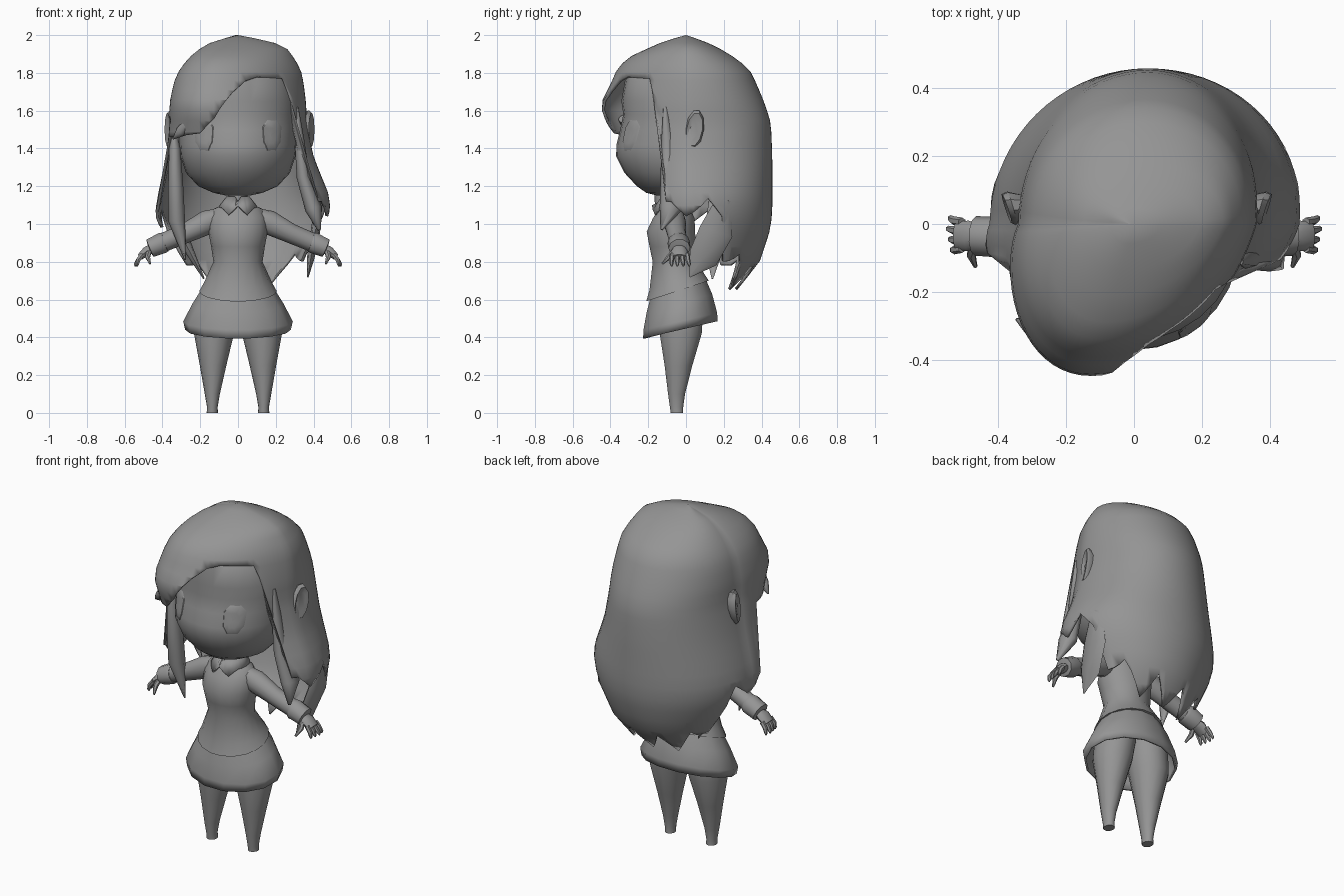
import bpy, bmesh, math
from mathutils import Vector
from mathutils.bvhtree import BVHTree

if "Cube" in bpy.data.objects:
    bpy.data.objects.remove(bpy.data.objects["Cube"])

gray = bpy.data.materials.new("plain gray")
gray.diffuse_color = (0.3, 0.3, 0.3, 1)
gray.use_nodes = True
gray.node_tree.nodes["Principled BSDF"].inputs["Base Color"].default_value = gray.diffuse_color


def finish(name, bm, thickness=0, angle=40, fix=True):
    bmesh.ops.remove_doubles(bm, verts=bm.verts, dist=0.0005)
    if fix:
        bmesh.ops.recalc_face_normals(bm, faces=bm.faces)
    me = bpy.data.meshes.new(name)
    bm.to_mesh(me)
    bm.free()
    me.materials.append(gray)
    ob = bpy.data.objects.new(name, me)
    bpy.context.collection.objects.link(ob)
    bpy.ops.object.select_all(action='DESELECT')
    ob.select_set(True)
    bpy.context.view_layer.objects.active = ob
    bpy.ops.object.shade_smooth_by_angle(angle=math.radians(angle))
    if thickness:
        mod = ob.modifiers.new("thickness", 'SOLIDIFY')
        mod.thickness = thickness
        mod.offset = -1
    return ob


def skin(rings, caps=(True, True)):
    """Bridge closed rings of points."""
    bm = bmesh.new()
    rows = [[bm.verts.new(p) for p in r] for r in rings]
    n = len(rows[0])
    for a, b in zip(rows, rows[1:]):
        for j in range(n):
            k = (j + 1) % n
            bm.faces.new((a[j], a[k], b[k], b[j]))
    if caps[0]:
        bm.faces.new(rows[0][::-1])
    if caps[1]:
        bm.faces.new(rows[-1])
    return bm


def loft(name, rings, n=16, caps=(True, True), thickness=0):
    """Rings going up: z, cx, cy, rx, ry, optional tilt along y."""
    out = []
    for z, cx, cy, rx, ry, *tilt in rings:
        t = tilt[0] if tilt else 0
        ring = []
        for j in range(n):
            a = math.tau * j / n
            dy = math.sin(a) * ry
            ring.append((cx + math.cos(a) * rx, cy + dy, z + t * dy))
        out.append(ring)
    return finish(name, skin(out, caps), thickness)


def tube(name, pts, n=8, s=1, angle=40):
    """Tube through x, y, z, side radius (along y), other radius; s mirrors x."""
    out = []
    P = [Vector((s * p[0], p[1], p[2])) for p in pts]
    for i, p in enumerate(pts):
        t = (P[min(i + 1, len(P) - 1)] - P[max(i - 1, 0)]).normalized()
        u = (Vector((0, 1, 0)) - t * t.y).normalized()
        v = t.cross(u)
        out.append([P[i] + u * p[3] * math.cos(math.tau * j / n)
                    + v * p[4] * math.sin(math.tau * j / n) for j in range(n)])
    return finish(name, skin(out), angle=angle)


def lerp_table(table, x):
    for a, b in zip(table, table[1:]):
        if a[0] <= x <= b[0]:
            f = (x - a[0]) / (b[0] - a[0])
            return [p + f * (q - p) for p, q in zip(a[1:], b[1:])]
    return list(table[-1][1:] if x > table[-1][0] else table[0][1:])


# Head
head = loft("head", [
    (1.15, 0, -.10, .06, .05), (1.165, 0, -.09, .13, .12), (1.20, 0, -.06, .21, .20),
    (1.27, 0, -.05, .275, .275), (1.36, 0, -.05, .305, .32), (1.42, 0, -.05, .31, .318),
    (1.50, 0, -.04, .31, .308), (1.58, 0, -.03, .31, .302), (1.65, 0, -.03, .31, .312),
    (1.78, 0, -.02, .28, .30), (1.87, 0, 0, .2, .2), (1.92, 0, 0, .06, .06)], 28)

# Eyes: thin plates that follow the face
tree = BVHTree.FromObject(head, bpy.context.evaluated_depsgraph_get())
outline = [(-.045, .05), (-.02, .085), (.03, .085), (.055, .05),
           (.05, -.03), (.025, -.075), (-.02, -.075), (-.04, -.03)]
for s, side in ((1, "left"), (-1, "right")):
    rings = []
    for scale, off in ((1, 0.001), (.92, .005), (.5, .005), (.02, .005)):
        ring = []
        for x, z in outline:
            px, pz = s * (.175 + x * scale), 1.465 + z * scale
            hit = tree.ray_cast(Vector((px, -2, pz)), Vector((0, 1, 0)))[0]
            ring.append((px, hit.y - off, pz))
        rings.append(ring)
    finish(side + "_eye", skin(rings, (False, True)))

# Hair shell: z, left, right, front, back reach
hair_profile = [
    (.65, .25, .28, .25, .27), (.80, .33, .38, .28, .39), (.95, .40, .45, .30, .44),
    (1.05, .43, .48, .31, .457), (1.13, .42, .49, .31, .457), (1.35, .37, .40, .34, .457),
    (1.53, .34, .36, .42, .45), (1.63, .34, .36, .455, .42), (1.75, .32, .345, .395, .37),
    (1.82, .29, .33, .365, .335), (1.88, .245, .295, .31, .26), (1.94, .18, .25, .18, .16),
    (1.97, .12, .16, .11, .09), (2.0, 0, 0, 0, 0)]
# Height of the lower hair edge by angle (degrees, -90 is the front)
hair_edge = [
    (-180, .98), (-165, .95), (-160, 1.0), (-155, 1.46), (-135, 1.46), (-120, 1.47),
    (-105, 1.48), (-90, 1.56), (-75, 1.70), (-65, 1.76), (-55, 1.78), (-30, 1.77),
    (-25, 1.70), (-20, 1.05), (-15, 1.0), (0, 1.04), (25, 1.0), (30, .80), (45, .72),
    (60, .67), (90, .65), (120, .65), (140, .70), (155, .82), (165, .95), (180, .98)]
columns, rows = 72, 24
bm = bmesh.new()
grid = []
for j in range(columns):
    deg = -180 + 360 * j / columns
    end = lerp_table(hair_edge, deg)[0]
    if end < 1.1:
        end += (0, .03, .07, .12, .08, .04)[j % 6]
    c, s = math.cos(math.radians(deg)), math.sin(math.radians(deg))
    col = []
    for i in range(rows + 1):
        z = max(end, 2 - 1.35 * (i / rows) ** 1.4)
        xl, xr, yf, yb = lerp_table(hair_profile, z)
        if s > 0:
            x = c * (xr if c > 0 else xl + .03 * s) + s * .04 * yb / .45
            y = s * yb
        else:
            x = c * (xr if c > 0 else xl) + s * .13 * yf / .45
            y = -yf * abs(s) ** (1 if c > 0 else 1.2)
        col.append(bm.verts.new((x, y, z)))
    grid.append(col)
for j in range(columns):
    a, b = grid[j], grid[(j + 1) % columns]
    for i in range(rows):
        bm.faces.new((a[i], a[i + 1], b[i + 1], b[i]))
finish("hair", bm, thickness=.015, angle=60, fix=False)

# Loose locks
tube("right_front_lock", [(-.335, -.13, 1.52, .01, .005), (-.335, -.13, 1.40, .04, .03),
                          (-.33, -.12, 1.2, .05, .04), (-.325, -.11, 1.02, .05, .045),
                          (-.28, -.10, .81, .004, .004)], angle=70)
tube("left_front_lock", [(.315, -.11, 1.62, .01, .005), (.325, -.10, 1.45, .03, .025),
                         (.345, -.09, 1.25, .045, .035), (.40, -.08, 1.08, .06, .045),
                         (.43, -.13, .97, .006, .01)], angle=70)
tube("left_back_lock", [(.43, .20, 1.13, .04, .02), (.41, .16, .96, .09, .025),
                        (.385, .09, .82, .08, .02), (.37, .02, .72, .004, .004)], angle=70)
tube("right_back_lock", [(-.36, .15, 1.12, .03, .01), (-.28, .15, .9, .06, .03),
                         (-.18, .14, .71, .004, .004)], angle=70)
tube("fringe_tip", [(-.24, -.33, 1.56, .03, .03), (-.30, -.30, 1.49, .03, .03),
                    (-.345, -.28, 1.45, .004, .004)], angle=70)

# Torso, collar and skirt
loft("sweater", [
    (.645, 0, -.045, .205, .168, .33), (.69, 0, -.045, .18, .15, .25),
    (.80, 0, -.06, .13, .118), (.88, 0, -.07, .142, .125), (.96, 0, -.08, .157, .13),
    (1.03, 0, -.065, .155, .112), (1.08, 0, -.06, .13, .085), (1.11, 0, -.06, .06, .06)], 18)
loft("neck", [(1.08, 0, -.07, .05, .05), (1.2, 0, -.07, .05, .05)], 12)
ring_low, ring_high = [], []
for j in range(24):
    a = math.radians(-90 + 15 * j)
    away = min(j, 24 - j)
    z = (1.10, 1.075, 1.05, 1.075)[away] if away < 4 else 1.09
    ring_low.append((.105 * math.cos(a), -.07 + .11 * math.sin(a), z))
    ring_high.append((.062 * math.cos(a), -.07 + .062 * math.sin(a), 1.145 if away else 1.12))
finish("collar", skin([ring_low, ring_high], (False, False)), thickness=.01)
loft("skirt", [
    (.44, 0, -.03, .28, .202, .23), (.485, 0, -.03, .29, .20, .23),
    (.58, 0, -.035, .24, .178, .28), (.66, 0, -.04, .19, .15, .3)],
    14, caps=(False, True), thickness=.012)

for s, side in ((1, "left"), (-1, "right")):
    # Legs
    loft(side + "_leg", [
        (0, s * .136, -.048, .03, .034), (.03, s * .136, -.05, .028, .036),
        (.10, s * .136, -.05, .040, .046), (.25, s * .132, -.04, .070, .075),
        (.42, s * .127, -.028, .106, .114), (.55, s * .11, -.025, .112, .12),
        (.64, s * .09, -.03, .09, .10)], 14)
    # Arms with cuffs
    tube(side + "_sleeve", [(.10, -.06, 1.04, .05, .045), (.16, -.06, 1.01, .06, .065),
                            (.28, -.05, .95, .05, .052), (.40, -.038, .90, .05, .05)], 12, s)
    tube(side + "_cuff", [(.385, -.04, .905, .052, .054), (.40, -.038, .90, .06, .058),
                          (.465, -.035, .872, .058, .052), (.47, -.035, .87, .03, .03)], 10, s)
    # Hands
    tube(side + "_palm", [(.45, -.035, .875, .03, .025), (.485, -.035, .855, .045, .026),
                          (.52, -.035, .825, .042, .018)], 10, s)
    for k in range(4):
        y = -.072 + .026 * k
        tip = .545 - .006 * abs(k - 2)
        tube(f"{side}_finger_{k + 1}", [
            (.505, y, .84, .013, .014), (.528, y * 1.1 + .003, .81, .013, .013),
            (tip, y * 1.2 + .01, .785, .009, .009), (tip, y * 1.2 + .01, .775, .003, .003)], 6, s)
    tube(side + "_thumb", [(.47, -.06, .86, .014, .016), (.478, -.09, .825, .014, .014),
                           (.465, -.125, .79, .006, .006)], 6, s)
    # Ears
    rings = []
    for x, r in ((.31, .75), (.365, 1), (.382, .85), (.374, .5)):
        x += .008 * s
        rings.append([(s * (x + .015 * math.cos(a)), .045 + .05 * r * math.cos(a) + .012 * math.sin(a),
                       1.50 + .105 * r * math.sin(a))
                      for a in (math.tau * j / 10 for j in range(10))])
    finish(side + "_ear", skin(rings))
